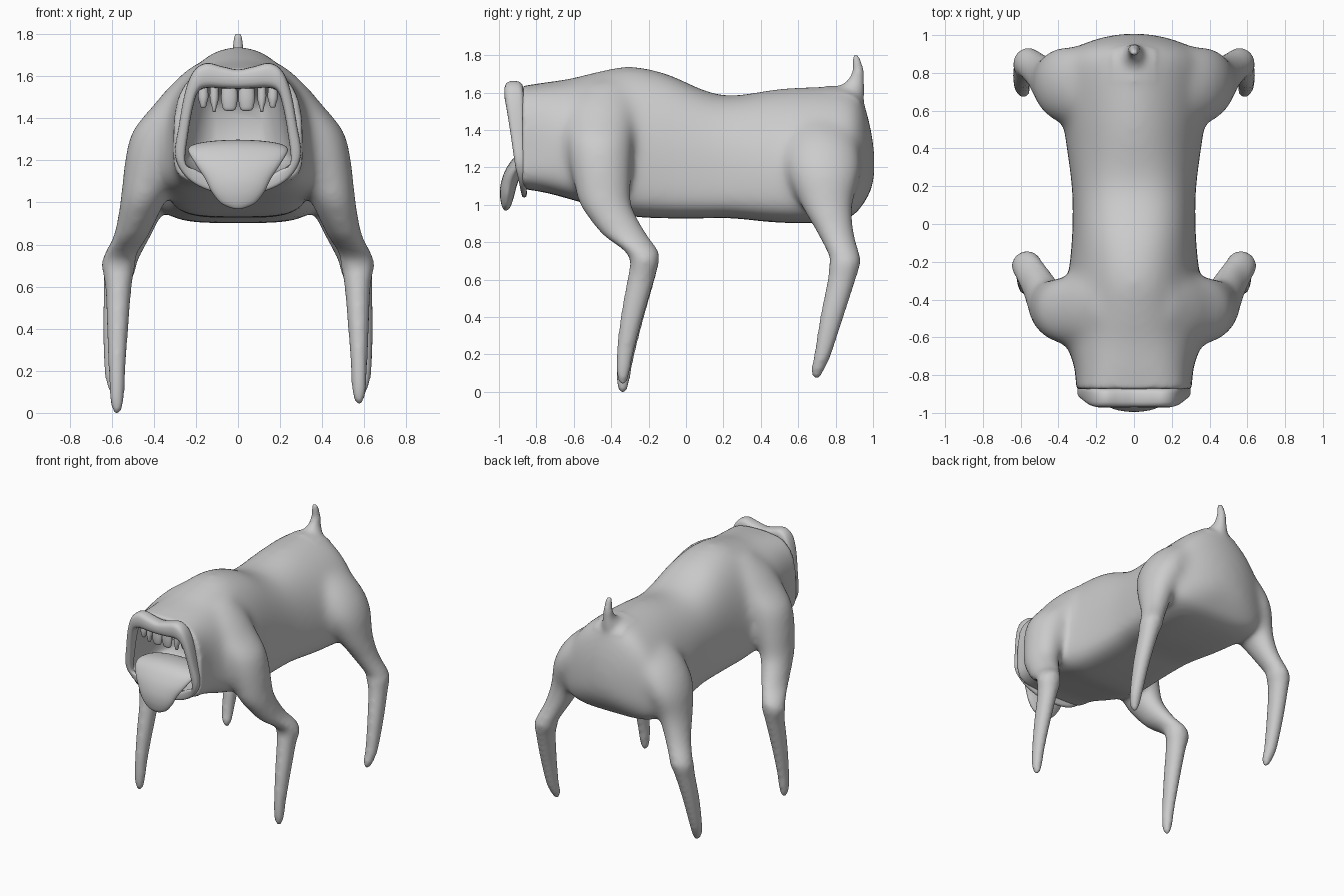
import bpy, bmesh
from math import sin, cos, pi, copysign

if "Cube" in bpy.data.objects:
    bpy.data.objects.remove(bpy.data.objects["Cube"])


def smooth(rows, n=5, closed=False):
    """Catmull-Rom resampling of tuples."""
    out, m = [], len(rows)
    get = lambda i: rows[i % m] if closed else rows[max(0, min(m - 1, i))]
    for i in range(m if closed else m - 1):
        p = [get(i + k) for k in (-1, 0, 1, 2)]
        for s in range(n):
            t = s / n
            out.append(tuple(0.5 * (2 * b + (c - a) * t + (2 * a - 5 * b + 4 * c - d) * t * t
                                    + (3 * b - a - 3 * c + d) * t ** 3) for a, b, c, d in zip(*p)))
    return out if closed else out + [rows[-1]]


def loft(name, rings, loop=False):
    """Skin a list of equal point rings; capped unless it loops round."""
    bm = bmesh.new()
    vs = [[bm.verts.new(p) for p in r] for r in rings]
    n = len(rings[0])
    for i in range(len(vs) if loop else len(vs) - 1):
        a, b = vs[i], vs[(i + 1) % len(vs)]
        for j in range(n):
            k = (j + 1) % n
            bm.faces.new((a[j], a[k], b[k], b[j]))
    if not loop:
        bm.faces.new(vs[0])
        bm.faces.new(vs[-1])
    bmesh.ops.recalc_face_normals(bm, faces=bm.faces)
    me = bpy.data.meshes.new(name)
    bm.to_mesh(me)
    bm.free()
    ob = bpy.data.objects.new(name, me)
    bpy.context.collection.objects.link(ob)
    return ob


def shade(ob, angle=0.9):
    bpy.ops.object.select_all(action='DESELECT')
    ob.select_set(True)
    bpy.context.view_layer.objects.active = ob
    bpy.ops.object.shade_smooth_by_angle(angle=angle)


def apply_modifiers(ob):
    dg = bpy.context.evaluated_depsgraph_get()
    mesh = bpy.data.meshes.new_from_object(ob.evaluated_get(dg))
    ob.modifiers.clear()
    ob.data = mesh


def tube(name, rows, side=1, n=20):
    """Horizontal elliptical rings: x, y, z, rx, ry."""
    return loft(name, [[(side * (x + max(rx, .002) * cos(2 * pi * i / n)),
                         y + max(ry, .002) * sin(2 * pi * i / n), z) for i in range(n)]
                       for x, y, z, rx, ry in smooth(rows)])


def sp(v, e):
    return copysign(abs(v) ** e, v)


def outline(half):
    """Closed mirrored outline from its right half (top to bottom)."""
    return smooth(half + [(-x, z) for x, z in half[-2:0:-1]], 6, True)


# Torso: y, half width, bottom, widest height, top, upper roundness
torso_rows = [(-.875, .305, 1.085, 1.25, 1.635, .6), (-.75, .318, 1.065, 1.25, 1.655, .7),
              (-.62, .36, 1.03, 1.2, 1.675, .85), (-.48, .355, .99, 1.17, 1.71, .9),
              (-.3, .35, .94, 1.15, 1.742, .95), (-.1, .33, .928, 1.13, 1.70, .85),
              (.1, .325, .928, 1.12, 1.612, .8), (.25, .335, .928, 1.12, 1.585, .85),
              (.5, .37, .905, 1.13, 1.622, 1.05), (.75, .40, .905, 1.13, 1.635, 1.2),
              (.88, .385, .935, 1.14, 1.625, 1.25), (.945, .29, 1.0, 1.17, 1.56, 1.15),
              (.99, .16, 1.08, 1.2, 1.4, 1), (1.008, .05, 1.16, 1.2, 1.27, 1)]
rings = []
for y, w, zb, zm, zt, e in smooth(torso_rows):
    ring = []
    for i in range(48):
        c, s = cos(2 * pi * i / 48), sin(2 * pi * i / 48)
        ring.append((w * sp(c, e if s > 0 else .5), y,
                     zm + (sp(s, min(e, 1)) * (zt - zm) if s > 0 else sp(s, .55) * (zm - zb))))
    rings.append(ring)
body = loft("body", rings)

# Legs, with the shoulder and hip leaning into the torso
front_leg = [(.12, -.42, 1.66, .09, .11), (.18, -.45, 1.56, .14, .19), (.26, -.46, 1.45, .155, .19),
             (.345, -.46, 1.34, .16, .18), (.395, -.455, 1.22, .142, .17), (.43, -.445, 1.1, .122, .155),
             (.455, -.43, 1.0, .108, .142), (.505, -.335, .85, .083, .12),
             (.555, -.245, .76, .077, .093), (.568, -.222, .70, .08, .078), (.568, -.24, .6, .063, .073),
             (.572, -.285, .4, .051, .062), (.575, -.322, .2, .04, .048),
             (.575, -.337, .06, .033, .036), (.575, -.337, -.005, .015, .018)]
hind_leg = [(.12, .7, 1.5, .1, .13), (.22, .72, 1.4, .15, .18), (.31, .73, 1.3, .155, .2),
            (.38, .738, 1.17, .145, .2), (.44, .752, 1.0, .11, .142), (.495, .80, .85, .085, .098),
            (.55, .846, .73, .077, .083), (.563, .848, .68, .077, .083), (.575, .832, .6, .063, .075),
            (.59, .78, .4, .052, .063), (.593, .731, .2, .042, .046), (.585, .705, .12, .034, .036),
            (.58, .697, .072, .016, .018)]
parts = [body]
for side in (1, -1):
    k = .935 if side > 0 else 1
    lifted = [(x, y, z if z > .7 else .7 - (.7 - z) * k, a, b) for x, y, z, a, b in front_leg]
    parts += [tube("front_leg", lifted, side), tube("hind_leg", hind_leg, side)]

# Tail
parts.append(tube("tail", [(0, .84, 1.52, .1, .11), (0, .865, 1.61, .065, .09), (0, .902, 1.655, .04, .052),
                           (0, .92, 1.71, .032, .034), (0, .912, 1.77, .027, .025),
                           (0, .905, 1.808, .016, .014)]))

# Fuse torso, legs and tail
bpy.ops.object.select_all(action='DESELECT')
for p in parts:
    p.select_set(True)
bpy.context.view_layer.objects.active = body
bpy.ops.object.join()
rm = body.modifiers.new("fuse", 'REMESH')
rm.mode, rm.voxel_size = 'VOXEL', .015
sm = body.modifiers.new("soften", 'SMOOTH')
sm.factor, sm.iterations = .5, 8
apply_modifiers(body)

# Blend shoulders and hips further, leaving lower legs, tail and muzzle crisp
group = body.vertex_groups.new(name="blend")
for v in body.data.vertices:
    x, y, z = v.co
    w = min((z - .85) / .2, (y + .84) / .12, 1)
    if w > 0 and not (abs(x) < .12 and y > .75 and z > 1.55):
        group.add([v.index], w, 'REPLACE')
sm = body.modifiers.new("blend", 'SMOOTH')
sm.factor, sm.iterations, sm.vertex_group = .5, 65, "blend"

# Hollow the mouth
cavity = outline([(0, 1.56), (.14, 1.57), (.2, 1.55), (.23, 1.45), (.265, 1.25), (.245, 1.18),
                  (.14, 1.13), (0, 1.12)])
cutter = loft("mouth_cutter", [[(x * k, y, 1.33 + (z - 1.33) * k) for x, z in cavity]
                               for y, k in ((-1.1, 1), (-.86, 1), (-.7, .93), (-.6, .8), (-.54, .5))])
cutter.hide_render = True
bo = body.modifiers.new("mouth", 'BOOLEAN')
bo.operation, bo.solver, bo.object = 'DIFFERENCE', 'EXACT', cutter
apply_modifiers(body)
bpy.data.objects.remove(cutter)
shade(body)

# Lips: thick above, thinning towards the chin
outer = outline([(0, 1.632), (.07, 1.645), (.15, 1.662), (.21, 1.625), (.25, 1.53), (.28, 1.37), (.298, 1.22),
                 (.24, 1.115), (.13, 1.055), (0, 1.04)])
inner = outline([(0, 1.54), (.07, 1.542), (.14, 1.545), (.185, 1.53), (.21, 1.47), (.235, 1.34), (.25, 1.19),
                 (.2, 1.155), (.11, 1.11), (0, 1.09)])
rings = []
for (xo, zo), (xi, zi) in zip(outer, inner):
    t = max(0, min(1, (zo - 1.04) / .6)) ** .85
    yc, d = -.865 - .055 * t, .014 + .037 * t
    rings.append([((xo + xi) / 2 + (xo - xi) / 2 * sp(cos(a), .7), yc + d * sp(sin(a), .7),
                   (zo + zi) / 2 + (zo - zi) / 2 * sp(cos(a), .7)) for a in (2 * pi * i / 20 for i in range(20))])
shade(loft("lips", rings, loop=True), 1.2)

# Tongue: y, z, half width, half thickness
path = smooth([(-.6, 1.2, .1, .02), (-.7, 1.245, .2, .035), (-.8, 1.26, .23, .038), (-.87, 1.24, .235, .042),
               (-.92, 1.18, .2, .043), (-.947, 1.11, .155, .043), (-.957, 1.05, .125, .038),
               (-.961, 1.0, .085, .026), (-.963, .978, .045, .015), (-.963, .97, .015, .006)])
rings = []
for i, (y, z, w, t) in enumerate(path):
    a, b = path[max(0, i - 1)], path[min(len(path) - 1, i + 1)]
    dy, dz = b[0] - a[0], b[1] - a[1]
    ln = (dy * dy + dz * dz) ** .5
    rings.append([(w * cos(q), y + dz / ln * t * sin(q), z - dy / ln * t * sin(q))
                  for q in (2 * pi * j / 28 for j in range(28))])
shade(loft("tongue", rings), 1.2)

# Upper teeth: x, half width, top, tip, tip taper
for x, w, zt, zb, k in ((.041, .039, 1.56, 1.435, .85), (.113, .021, 1.56, 1.43, .5), (.165, .024, 1.55, 1.45, .7)):
    for s in (1, -1):
        y = -.9 + x * .15
        shade(tube("tooth", [(x, y, zt, w * .9, .02), (x, y, (zt + zb) / 2, w, .022),
                             (x, y, zb + .02, w * k, .018), (x, y, zb + .004, w * k * .75, .012),
                             (x, y, zb, w * k * .3, .005)], s, 14), 1.2)
